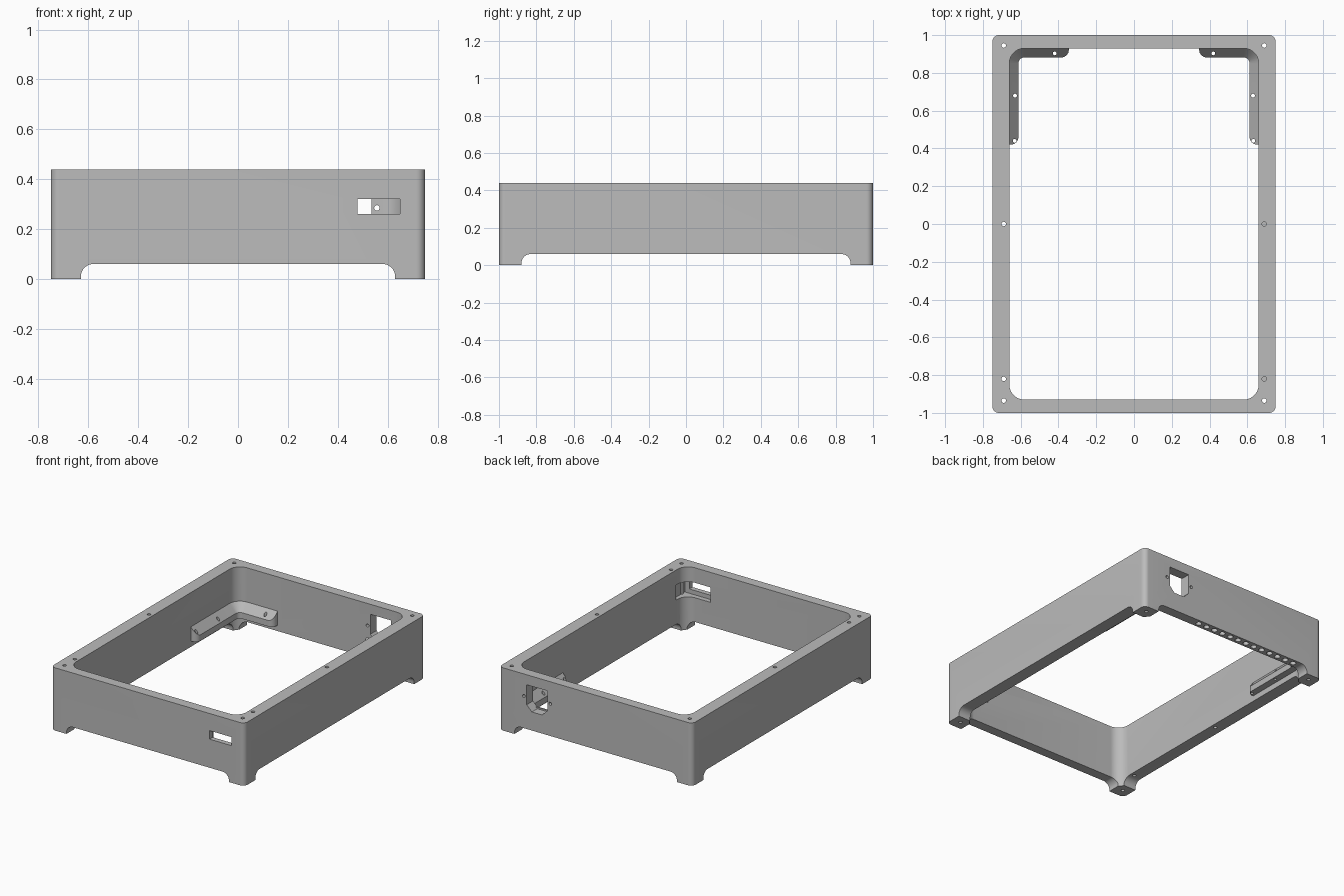
import bpy, bmesh
from math import sin, cos, pi
from mathutils import Vector

if "Cube" in bpy.data.objects:
    bpy.data.objects.remove(bpy.data.objects["Cube"])

grey = bpy.data.materials.new("plain_grey")
grey.use_nodes = True
GREY = (0.5, 0.5, 0.5, 1)
grey.diffuse_color = GREY
grey.node_tree.nodes["Principled BSDF"].inputs["Base Color"].default_value = GREY


def make_object(name, bm):
    bmesh.ops.recalc_face_normals(bm, faces=bm.faces)
    mesh = bpy.data.meshes.new(name)
    bm.to_mesh(mesh)
    bm.free()
    mesh.materials.append(grey)
    ob = bpy.data.objects.new(name, mesh)
    bpy.context.collection.objects.link(ob)
    return ob


def prism(name, outline, start, depth):
    """Extrude a closed 3D outline along one direction."""
    bm = bmesh.new()
    face = bm.faces.new([bm.verts.new(Vector(p) + Vector(start)) for p in outline])
    ext = bmesh.ops.extrude_face_region(bm, geom=[face])
    bmesh.ops.translate(bm, vec=depth, verts=[g for g in ext["geom"] if isinstance(g, bmesh.types.BMVert)])
    return make_object(name, bm)


def rounded_rect(hx, hy, r, n=10):
    pts = []
    for k, (sx, sy) in enumerate([(1, 1), (-1, 1), (-1, -1), (1, -1)]):
        for i in range(n + 1):
            a = (k + i / n) * pi / 2
            pts.append((sx * (hx - r) + r * cos(a), sy * (hy - r) + r * sin(a)))
    return pts


def cut(target, cutter):
    bpy.context.view_layer.objects.active = target
    mod = target.modifiers.new("cut", 'BOOLEAN')
    mod.operation = 'DIFFERENCE'
    mod.solver = 'EXACT'
    mod.object = cutter
    bpy.ops.object.modifier_apply(modifier=mod.name)
    bpy.data.objects.remove(cutter)


def box(lo, hi):
    outline = [(lo[0], lo[1], 0), (hi[0], lo[1], 0), (hi[0], hi[1], 0), (lo[0], hi[1], 0)]
    return prism("box_cutter", outline, (0, 0, lo[2]), (0, 0, hi[2] - lo[2]))


def drill(target, x, y, z0, z1, r=0.012):
    ring = [(x + r * cos(i * pi / 8), y + r * sin(i * pi / 8), z0) for i in range(16)]
    cut(target, prism("drill_cutter", ring, (0, 0, 0), (0, 0, z1 - z0)))


def smooth(ob):
    bpy.ops.object.select_all(action='DESELECT')
    ob.select_set(True)
    bpy.context.view_layer.objects.active = ob
    bpy.ops.object.shade_smooth_by_angle(angle=pi / 6)


# Hollow rectangular frame
HX, HY, TOP, INX, INY, RAD = 0.75, 1.0, 0.44, 0.66, 0.93, 0.08
frame = prism("frame", [(x, y, 0) for x, y in rounded_rect(HX, HY, 0.035)], (0, 0, 0), (0, 0, TOP))
cut(frame, prism("opening_cutter", [(x, y, 0) for x, y in rounded_rect(INX, INY, RAD)],
                 (0, 0, -0.1), (0, 0, 0.7)))

# Arched gaps that leave four corner feet
arch_x = rounded_rect(0.63, 0.06, 0.05)
arch_y = rounded_rect(0.88, 0.06, 0.05)
cut(frame, prism("arch_cutter", [(x, 0, z) for x, z in arch_x], (0, -1.2, 0), (0, 2.4, 0)))
cut(frame, prism("arch_cutter", [(0, y, z) for y, z in arch_y], (-1, 0, 0), (2, 0, 0)))

# Screw holes in the rim: two on the left are blind
for side in (-1, 1):
    for y in (0.945, -0.935):
        drill(frame, side * 0.69, y, -0.1, 0.6)
    for y in (0, -0.82):
        drill(frame, side * 0.69, y, -0.1 if side < 0 else 0.32, 0.6)

# Front slot with a wider pocket behind it
cut(frame, box((0.48, -1.1, 0.26), (0.65, -0.8, 0.32)))
cut(frame, box((0.46, -0.965, 0.23), (0.685, -0.83, 0.335)))

# Rear socket opening with clipped lower corners, and its two screws
socket = [(-0.08, 0.09), (0.08, 0.09), (0.08, -0.05), (0.04, -0.09), (-0.04, -0.09), (-0.08, -0.05)]
cut(frame, prism("socket_cutter", [(0.455 + x, 0, 0.28 + z) for x, z in socket], (0, 0.85, 0), (0, 0.3, 0)))
for x in (0.353, 0.557):
    ring = [(x + 0.011 * cos(i * pi / 8), 0, 0.285 + 0.011 * sin(i * pi / 8)) for i in range(16)]
    cut(frame, prism("screw_cutter", ring, (0, 0.85, 0), (0, 0.3, 0)))

# Row of blind holes under the rear wall
for i in range(13):
    drill(frame, 0.26 - i * 0.0667, 0.965, 0, 0.12, 0.02)
smooth(frame)


# Sloped corner brackets swept along the rear inner corners
def bracket(name, side):
    wide, n = 0.048, 8
    cx, cy = INX - RAD, INY - RAD
    stations = []                       # wall point, inward direction, ledge width
    for i in range(n + 1):
        a = i / n * pi / 2
        stations.append((INX, 0.42 + 0.04 * (1 - cos(a)), 1, 0, 0.008 + (wide - 0.008) * sin(a)))
    for i in range(n + 1):
        a = i / n * pi / 2
        stations.append((cx + RAD * cos(a), cy + RAD * sin(a), cos(a), sin(a), wide))
    for i in range(n + 1):
        a = pi / 2 - i / n * pi / 2
        stations.append((0.345 + 0.04 * (1 - cos(a)), INY, 0, 1, 0.008 + (wide - 0.008) * sin(a)))
    bm = bmesh.new()
    rings = []
    for x, y, dx, dy, w in stations:
        section = [(-0.01, 0.10), (-0.01, 0.2), (0, 0.2), (w, 0.2 - 1.2 * w), (w, 0.10)]
        rings.append([bm.verts.new((side * (x - dx * o), y - dy * o, z)) for o, z in section])
    for a, b in zip(rings, rings[1:]):
        for k in range(5):
            m = (k + 1) % 5
            bm.faces.new((a[k], a[m], b[m], b[k]))
    bm.faces.new(rings[0])
    bm.faces.new(rings[-1])
    ob = make_object(name, bm)
    for x, y in ((0.63, 0.68), (0.632, 0.44), (0.42, 0.903)):
        drill(ob, side * x, y, 0, 0.4, 0.01)
    smooth(ob)


bracket("left_bracket", 1)
bracket("right_bracket", -1)
